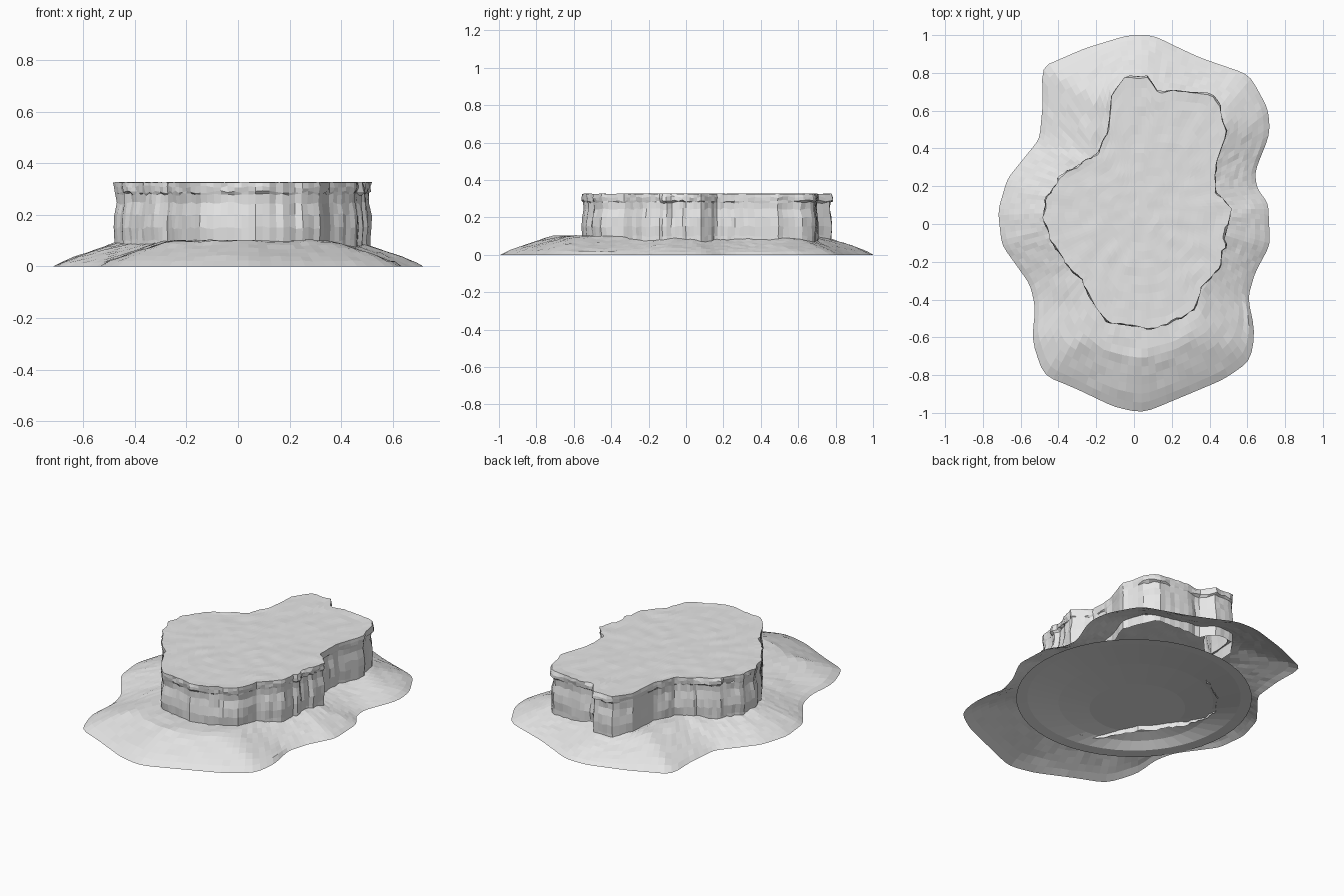
import bpy, bmesh, math, random
from mathutils import Vector, noise

random.seed(4)
default_cube = bpy.data.objects.get("Cube")
if default_cube:
    bpy.data.objects.remove(default_cube, do_unlink=True)

STEPS = 144
CENTRE = Vector((0.04, 0.08))

# Plan outlines in hundredths, counter-clockwise
RIM = [(72, -11), (71, 11), (65, 19), (64, 28), (72, 48), (71, 61), (61, 79), (35, 88),
       (20, 95), (10, 100), (-3, 100), (-26, 93), (-49, 83), (-48, 66), (-50, 45), (-67, 24),
       (-72, 7), (-70, -11), (-55, -32), (-52, -45), (-54, -61), (-48, -80), (-31, -87),
       (-10, -97), (5, -100), (29, -90), (48, -82), (62, -72), (64, -55), (60, -40), (64, -26)]
MESA = [(51, 8), (44, 16), (43, 32), (49, 48), (45, 62), (40, 68), (19, 70), (13, 68),
        (7, 77), (-5, 77), (-12, 68), (-14, 48), (-19, 37), (-39, 25), (-47, 13),
        (-48, 3), (-44, -8), (-35, -21), (-26, -32), (-21, -42), (-13, -53), (6, -55),
        (19, -53), (32, -44), (35, -34), (46, -23), (48, -8)]

stone = bpy.data.materials.new("pale grey stone")
stone.use_nodes = True
grey = (0.8, 0.8, 0.8, 1)
stone.diffuse_color = grey
stone.node_tree.nodes["Principled BSDF"].inputs["Base Color"].default_value = grey


def jitter(amount):
    return random.uniform(-amount, amount)


def direction(i):
    a = math.tau * i / STEPS
    return Vector((math.cos(a), math.sin(a)))


def radii(outline):
    """Distance from the centre to the outline along every spoke."""
    pts = [Vector(p) / 100 - CENTRE for p in outline]
    result = []
    for i in range(STEPS):
        d = direction(i)
        best = 0
        for p, q in zip(pts, pts[1:] + pts[:1]):
            e = q - p
            det = d.x * e.y - d.y * e.x
            if abs(det) < 1e-9:
                continue
            dist = (p.x * e.y - p.y * e.x) / det
            along = (p.x * d.y - p.y * d.x) / det
            if dist > 0 and 0 <= along <= 1:
                best = max(best, dist)
        result.append(best)
    return result


def smoothed(values):
    n = len(values)
    return [(values[i - 1] + 2 * values[i] + values[(i + 1) % n]) / 4 for i in range(n)]


def loft(name, rings, cap=False):
    """Join closed rings of points with quads, optionally filling the last ring."""
    bm = bmesh.new()
    loops = [[bm.verts.new(p) for p in ring] for ring in rings]
    for low, high in zip(loops, loops[1:]):
        n = len(low)
        for i in range(n):
            j = (i + 1) % n
            bm.faces.new((low[i], low[j], high[j], high[i]))
    if cap:
        bm.faces.new(loops[-1])
    mesh = bpy.data.meshes.new(name)
    bm.to_mesh(mesh)
    bm.free()
    mesh.materials.append(stone)
    ob = bpy.data.objects.new(name, mesh)
    bpy.context.scene.collection.objects.link(ob)


def spoke_point(i, r, z):
    p = CENTRE + direction(i) * r
    return Vector((p.x, p.y, z))


def bump(p, height):
    """Soft unevenness of the ground."""
    return noise.noise(p * 13) * height


rim = smoothed(radii(RIM))
mesa = radii(MESA)
rim_points = [spoke_point(i, rim[i], 0) for i in range(STEPS)]

# Sloping scree skirt, rising with distance from its rim, level near the cliff
skirt = [rim_points]
for k in range(1, 11):
    ring = []
    for i in range(STEPS):
        p = spoke_point(i, rim[i] + (mesa[i] - 0.03 - rim[i]) * k / 10, 0)
        rise = min(1, min((p - q).length for q in rim_points) / 0.27)
        p.z = 0.1 * rise ** 0.85 + bump(p, 0.006) * rise + jitter(0.002)
        ring.append(p)
    skirt.append(ring)
loft("scree_skirt", skirt)

# Cliff wall: blocky weathered columns, a few with an overhanging cap layer
columns, ledges = [], []
while len(columns) < STEPS:
    width = random.choice((1, 2, 3, 4))
    columns += [jitter(0.009)] * width
    ledges += [random.choice((0, 0, 0, 1))] * width
LEVELS = [(0.03, 0, 0), (0.1, 0, 0), (0.15, 0.004, 0), (0.2, 0, 0), (0.245, -0.008, 0),
          (0.28, -0.006, 0), (0.288, -0.003, 0.012), (0.308, 0, 0.008), (0.326, 0, 0)]
cliff = []
for z, offset, ledge in LEVELS:
    wobble = 0.001 if z > 0.32 else 0.006
    cliff.append([spoke_point(i, mesa[i] + columns[i] + offset + ledge * ledges[i] + jitter(0.004),
                              z + jitter(wobble))
                  for i in range(STEPS)])
loft("cliff_wall", cliff)

# Gently uneven plateau sharing the cliff's top edge
plateau = [cliff[-1]]
for k in range(1, 14):
    t = 1 - k / 14
    ring = [spoke_point(i, mesa[i] * t, 0.325) for i in range(STEPS)]
    for p in ring:
        p.z += bump(p, 0.004)
    plateau.append(ring)
loft("plateau_top", plateau, cap=True)

# Shallow dished floor closing the underside
floor = []
for r, z, shift in ((0.64, 0.001, 0), (0.58, 0.006, 0), (0.42, 0.04, -0.08), (0.26, 0.06, -0.15)):
    ring = []
    for i in range(0, STEPS, 3):
        d = direction(-i) * r
        ring.append(Vector((d.x + shift, d.y + shift, z)))
    floor.append(ring)
loft("under_floor", floor, cap=True)
